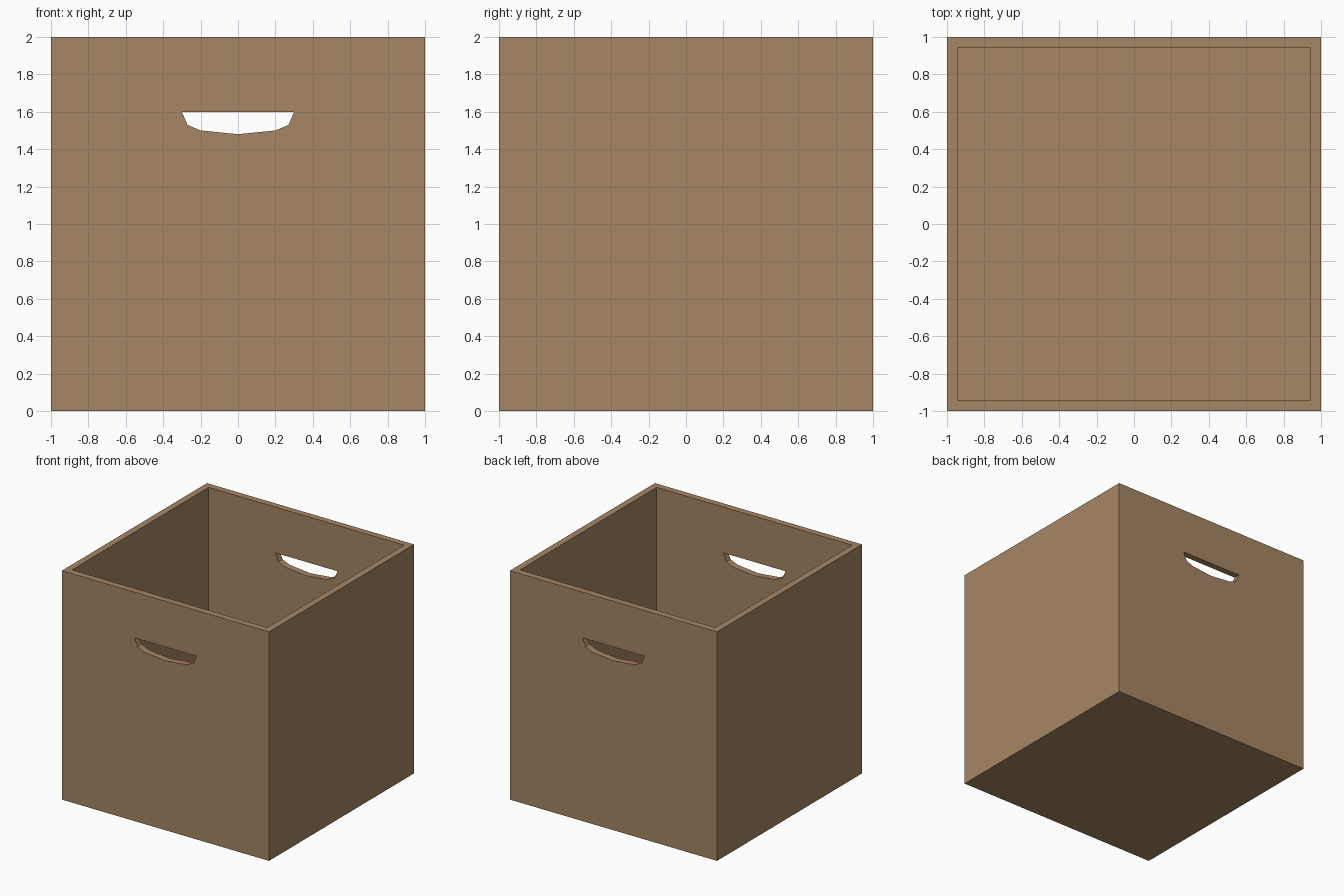
import bpy, bmesh
from mathutils import Vector

if "Cube" in bpy.data.objects:
    bpy.data.objects.remove(bpy.data.objects["Cube"])

WALL = 0.08

cardboard = bpy.data.materials.new("cardboard_brown")
cardboard.diffuse_color = (0.381, 0.238, 0.127, 1)
cardboard.use_nodes = True
cardboard.node_tree.nodes["Principled BSDF"].inputs["Base Color"].default_value = cardboard.diffuse_color


def add_object(name, bm):
    bmesh.ops.recalc_face_normals(bm, faces=bm.faces)
    mesh = bpy.data.meshes.new(name)
    bm.to_mesh(mesh)
    bm.free()
    mesh.materials.append(cardboard)
    obj = bpy.data.objects.new(name, mesh)
    bpy.context.collection.objects.link(obj)
    return obj


# Open box: cube with the top inset to a rim and pushed down to the floor
bm = bmesh.new()
bmesh.ops.create_cube(bm, size=2)
bmesh.ops.translate(bm, verts=bm.verts, vec=(0, 0, 1))
top = max(bm.faces, key=lambda f: f.calc_center_median().z)
bmesh.ops.inset_region(bm, faces=[top], thickness=WALL)
cavity = bmesh.ops.extrude_discrete_faces(bm, faces=[top])["faces"][0]
for v in cavity.verts:
    v.co.z = WALL
box = add_object("open_box", bm)

# Hand hole cutter: mirrored half profile, running through front and back walls
half = [(0.3, 1.6), (0.27, 1.53), (0.2, 1.5)]
profile = half + [(0, 1.48)] + [(-x, z) for x, z in reversed(half)]
bm = bmesh.new()
face = bm.faces.new([bm.verts.new((x, -1.2, z)) for x, z in profile])
ext = bmesh.ops.extrude_face_region(bm, geom=[face])["geom"]
bmesh.ops.translate(bm, vec=Vector((0, 2.4, 0)),
                    verts=[g for g in ext if isinstance(g, bmesh.types.BMVert)])
cutter = add_object("hand_hole_cutter", bm)
cutter.hide_render = True

# Cut both hand holes, then discard the cutter
mod = box.modifiers.new("hand_holes", 'BOOLEAN')
mod.operation = 'DIFFERENCE'
mod.solver = 'EXACT'
mod.object = cutter
bpy.context.view_layer.objects.active = box
bpy.ops.object.modifier_apply(modifier=mod.name)
bpy.data.objects.remove(cutter)
